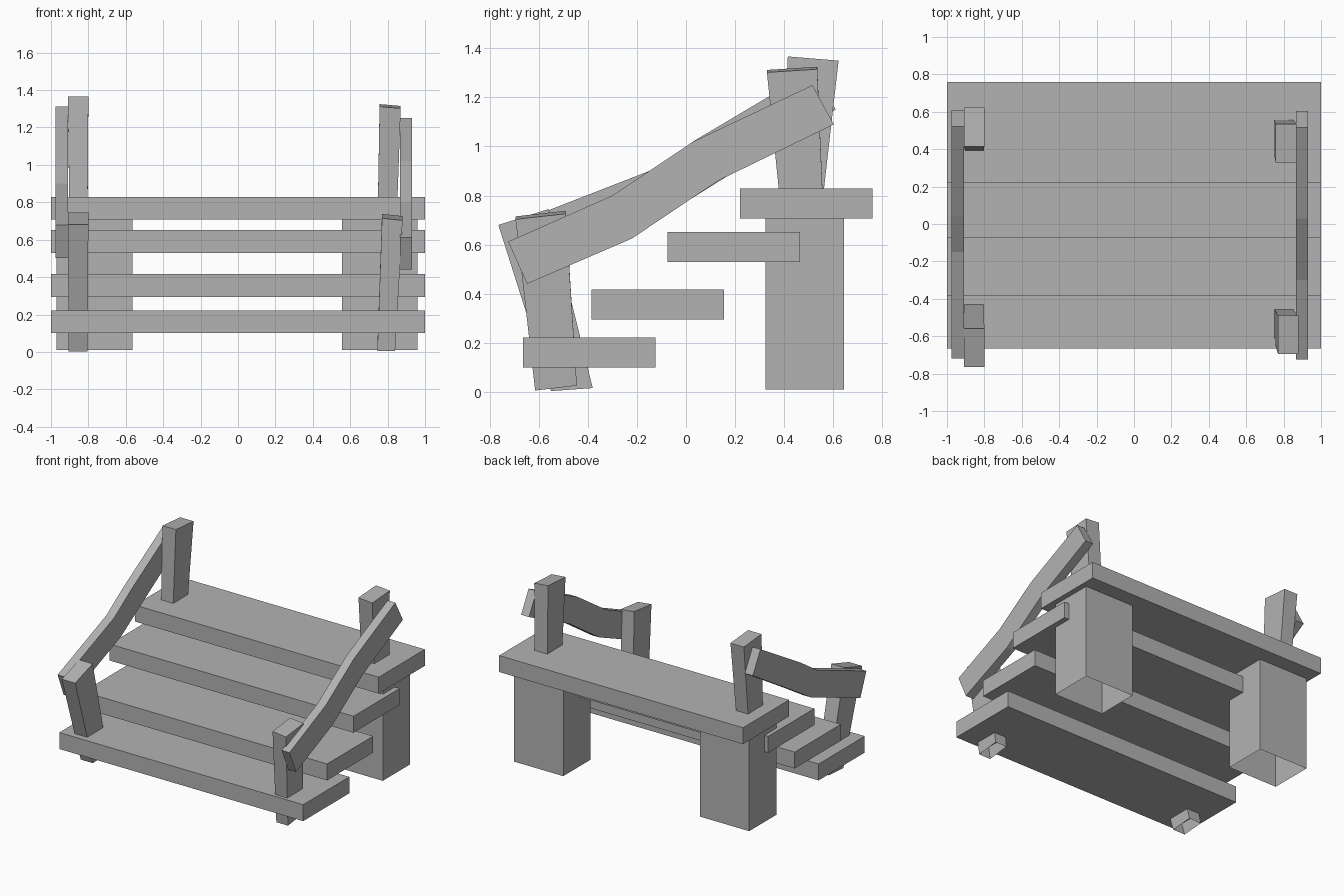
import bpy
import bmesh

cube = bpy.data.objects.get("Cube")
if cube:
    bpy.data.objects.remove(cube, do_unlink=True)

grey = bpy.data.materials.new("plain grey")
grey.use_nodes = True
grey.diffuse_color = (0.45, 0.45, 0.45, 1)
grey.node_tree.nodes["Principled BSDF"].inputs["Base Color"].default_value = (0.45, 0.45, 0.45, 1)


def finish(name, bm):
    bmesh.ops.recalc_face_normals(bm, faces=bm.faces)
    mesh = bpy.data.meshes.new(name)
    bm.to_mesh(mesh)
    bm.free()
    mesh.materials.append(grey)
    obj = bpy.data.objects.new(name, mesh)
    bpy.context.collection.objects.link(obj)
    return obj


def block(name, bottom_x, top_x, bottom_yz, top_yz, drop=0, open_base=False):
    """Six-sided timber; each end has an x range and front and back (y, z) points."""
    bm = bmesh.new()
    rings = []
    for (x0, x1), (front, back), d in ((bottom_x, bottom_yz, 0), (top_x, top_yz, drop)):
        corners = [(x0, *front), (x1, front[0], front[1] - d),
                   (x1, back[0], back[1] - d), (x0, *back)]
        rings.append([bm.verts.new(c) for c in corners])
    low, high = rings
    for i in range(4):
        j = (i + 1) % 4
        bm.faces.new((low[i], low[j], high[j], high[i]))
    bm.faces.new(high)
    finish_base = not open_base
    if finish_base:
        bm.faces.new(low[::-1])
    return finish(name, bm)


def box(name, x, y, z, open_base=False):
    ends = [[(y[0], h), (y[1], h)] for h in z]
    return block(name, x, x, ends[0], ends[1], open_base=open_base)


def rail(name, x, top, bottom):
    """Bent plank: upper and lower edge lines in (y, z), given thickness in x."""
    bm = bmesh.new()
    rings = [[bm.verts.new(c) for c in ((x[0], *t), (x[1], *t), (x[1], *b), (x[0], *b))]
             for t, b in zip(top, bottom)]
    for a, b in zip(rings, rings[1:]):
        for i in range(4):
            j = (i + 1) % 4
            bm.faces.new((a[i], a[j], b[j], b[i]))
    bm.faces.new(rings[0])
    bm.faces.new(rings[-1])
    return finish(name, bm)


# Treads, rising towards the back
for i, (y, z) in enumerate([(-0.665, 0.10), (-0.385, 0.295), (-0.075, 0.53), (0.22, 0.707)]):
    box(f"step_{i + 1}", (-1, 1), (y, y + 0.54), (z, z + 0.122))

# Thick back supports, hollow underneath
box("right_support", (-0.97, -0.565), (0.325, 0.645), (0.01, 0.71), True)
box("left_support", (0.555, 0.96), (0.325, 0.645), (0.01, 0.71), True)

# Crooked, tapering handrail posts
block("front_right_post", (-0.905, -0.805), (-0.91, -0.80),
      [(-0.55, 0.003), (-0.38, 0.015)], [(-0.765, 0.68), (-0.56, 0.745)], open_base=True)
block("front_left_post", (0.745, 0.84), (0.77, 0.88),
      [(-0.615, 0.005), (-0.445, 0.025)], [(-0.695, 0.715), (-0.49, 0.738)], 0.012, True)
block("back_right_post", (-0.90, -0.805), (-0.91, -0.80),
      [(0.38, 0.64), (0.54, 0.63)], [(0.415, 1.367), (0.622, 1.35)], open_base=True)
block("back_left_post", (0.745, 0.845), (0.757, 0.87),
      [(0.40, 0.61), (0.565, 0.62)], [(0.33, 1.312), (0.535, 1.325)], 0.01, True)

# Bent handrails on the outside of the posts
rail("left_handrail", (0.865, 0.93),
     [(-0.725, 0.612), (-0.30, 0.80), (0.03, 1.02), (0.515, 1.25)],
     [(-0.648, 0.44), (-0.22, 0.625), (0.13, 0.86), (0.603, 1.09)])
rail("right_handrail", (-0.975, -0.91),
     [(-0.72, 0.678), (-0.15, 0.90), (0.04, 1.027), (0.52, 1.312)],
     [(-0.65, 0.503), (-0.07, 0.73), (0.13, 0.855), (0.61, 1.15)])
